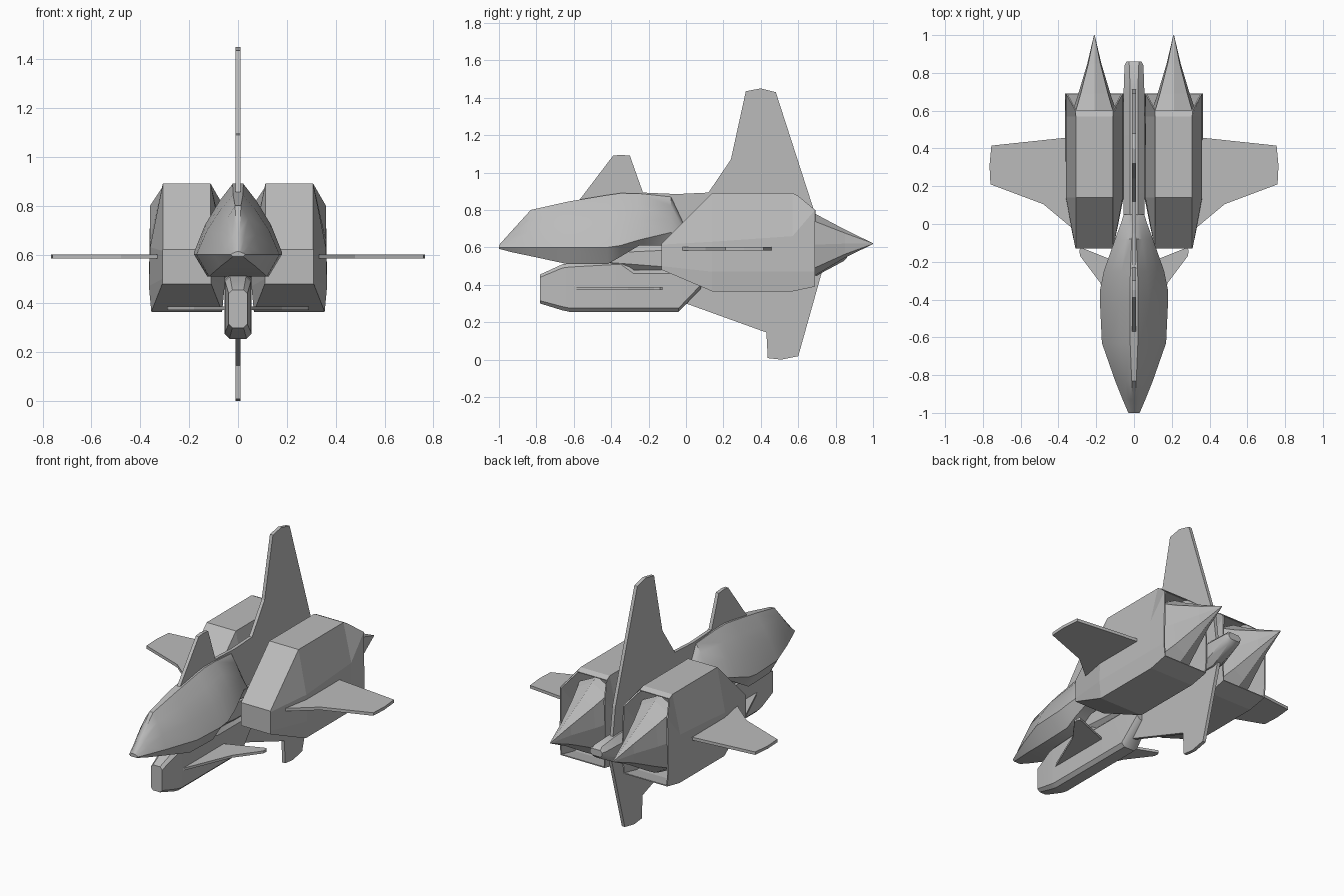
import bpy, bmesh, math
from mathutils import Vector

if "Cube" in bpy.data.objects:
    bpy.data.objects.remove(bpy.data.objects["Cube"])

hull = bpy.data.materials.new("hull grey")
hull.diffuse_color = (0.5, 0.5, 0.5, 1)
hull.use_nodes = True
hull.node_tree.nodes["Principled BSDF"].inputs["Base Color"].default_value = hull.diffuse_color


def finish(name, bm, smooth=None):
    bmesh.ops.recalc_face_normals(bm, faces=bm.faces)
    me = bpy.data.meshes.new(name)
    bm.to_mesh(me)
    bm.free()
    me.materials.append(hull)
    ob = bpy.data.objects.new(name, me)
    bpy.context.collection.objects.link(ob)
    if smooth:
        bpy.ops.object.select_all(action='DESELECT')
        ob.select_set(True)
        bpy.context.view_layer.objects.active = ob
        bpy.ops.object.shade_smooth_by_angle(angle=math.radians(smooth))
    return ob


def loft(name, rings, smooth=None, cap_end=True):
    """Skin a list of rings, each a list of (x, y, z)."""
    bm = bmesh.new()
    vs = [[bm.verts.new(p) for p in r] for r in rings]
    n = len(vs[0])
    for a, b in zip(vs, vs[1:]):
        for i in range(n):
            j = (i + 1) % n
            bm.faces.new((a[i], a[j], b[j], b[i]))
    bm.faces.new(vs[0])
    if cap_end:
        bm.faces.new(vs[-1])
    return finish(name, bm, smooth)


def mirrored(half, cx=0.0):
    """Close a ring from its right half, listed top to bottom."""
    return ([(cx + x, y, z) for x, y, z in half]
            + [(cx - x, y, z) for x, y, z in reversed(half)])


def plate(name, pts, thick, place):
    """Thin slab from a 2D outline; place(u, v, t) gives the 3D point."""
    bm = bmesh.new()
    a = [bm.verts.new(place(u, v, -thick / 2)) for u, v in pts]
    b = [bm.verts.new(place(u, v, thick / 2)) for u, v in pts]
    n = len(pts)
    bm.faces.new(a)
    bm.faces.new(b)
    for i in range(n):
        j = (i + 1) % n
        bm.faces.new((a[i], a[j], b[j], b[i]))
    return finish(name, bm)


def soft_box(y, w, z0, z1, c):
    """Box section with chamfered corners."""
    return mirrored([(w - c, y, z1), (w, y, z1 - c), (w, y, z0 + c), (w - c, y, z0)])


# Upper cockpit pod: y, half width, top, widest height, bottom
cockpit = []
for y, w, zt, zm, zb in [(-1.0, .03, .612, .6, .592), (-.93, .06, .69, .6, .574),
                         (-.83, .10, .80, .6, .553), (-.63, .17, .845, .6, .51),
                         (-.42, .18, .88, .6, .51), (-.35, .18, .89, .61, .55),
                         (-.25, .16, .888, .64, .61), (-.08, .10, .87, .68, .61),
                         (0, .07, .70, .64, .59), (.05, .055, .62, .6, .56)]:
    h = zt - zm
    cockpit.append(mirrored([(.12 * w, y, zt), (.42 * w, y, zm + .75 * h),
                             (.75 * w, y, zm + .4 * h), (w, y, zm), (.7 * w, y, zb)]))
loft("cockpit_pod", cockpit, 35)

# Lower nose pod
loft("lower_pod", [soft_box(*r) for r in [
    (-.78, .038, .30, .455, .015), (-.66, .053, .263, .51, .02),
    (-.62, .055, .255, .515, .02), (-.35, .055, .255, .53, .02),
    (-.28, .055, .255, .48, .02), (-.04, .055, .255, .48, .02),
    (.08, .045, .38, .48, .02)]], 35)

# Central spine tube
loft("spine_tube", [soft_box(*r) for r in [
    (-.42, .05, .49, .60, .03), (-.1, .055, .46, .62, .035),
    (.70, .055, .45, .61, .035), (.84, .05, .525, .60, .025),
    (.86, .04, .545, .585, .012)]], 40)

# Dorsal fins joined by a low ridge, and the ventral fin
upright = lambda u, v, t: (t, u, v)
plate("dorsal_fin", [(-.58, .84), (-.39, 1.09), (-.35, 1.095), (-.30, 1.09), (-.23, .893),
                     (-.05, .885), (.12, .893), (.24, 1.07), (.32, 1.435), (.40, 1.45),
                     (.48, 1.43), (.69, .78), (.72, .56), (-.1, .56), (-.3, .8)],
      .02, upright)
plate("ventral_fin", [(0, .30), (.43, .145), (.437, .008), (.51, 0), (.60, .018),
                      (.73, .48), (0, .48)], .02, upright)

for s, side in ((1, "right"), (-1, "left")):
    cx = .21 * s
    level = lambda z: (lambda u, v, t: (s * u, v, z + t))
    # Engine housing: octagonal shell, open at the back
    def section(y):
        return mirrored([(.098, y, .89), (.15, y, .63), (.155, y, .47), (.145, y, .365)], cx)
    front = mirrored([(.098, -.13, .62), (.1, -.13, .615), (.1, -.13, .50),
                      (.1, -.13, .48)], cx)
    rim = mirrored([(.1, .60, .875), (.15, .69, .80), (.155, .69, .47), (.147, .69, .39)], cx)
    shoulder = mirrored([(.098, .57, .89), (.15, .57, .66), (.155, .57, .47),
                         (.145, .57, .365)], cx)
    eng = loft(side + "_engine", [front, section(.14), shoulder, rim], cap_end=False)
    m = eng.modifiers.new("wall", 'SOLIDIFY')
    m.thickness = .008

    # Exhaust spike with concave sides
    spike = []
    for y, w, z0, z1 in [(.55, .14, .385, .85), (.60, .115, .40, .835), (.69, .085, .45, .78),
                         (.85, .037, .545, .695), (1.0, .002, .618, .622)]:
        zc = (z0 + z1) / 2
        spike.append(mirrored([(0.001, y, z1), (w * .85, y, zc + (z1 - zc) * .75),
                               (w, y, zc), (w * .85, y, zc + (z0 - zc) * .75),
                               (0.001, y, z0)], cx))
    loft(side + "_exhaust_spike", spike)

    # Main wing and small forward wing
    plate(side + "_wing", [(.33, .46), (.755, .415), (.765, .31), (.76, .21),
                           (.48, .105), (.33, -.02)], .018, level(.592))
    plate(side + "_fore_wing", [(.04, -.64), (.18, -.31), (.285, -.17), (.29, -.14),
                                (.28, -.125), (.04, -.22)], .015, level(.38))
